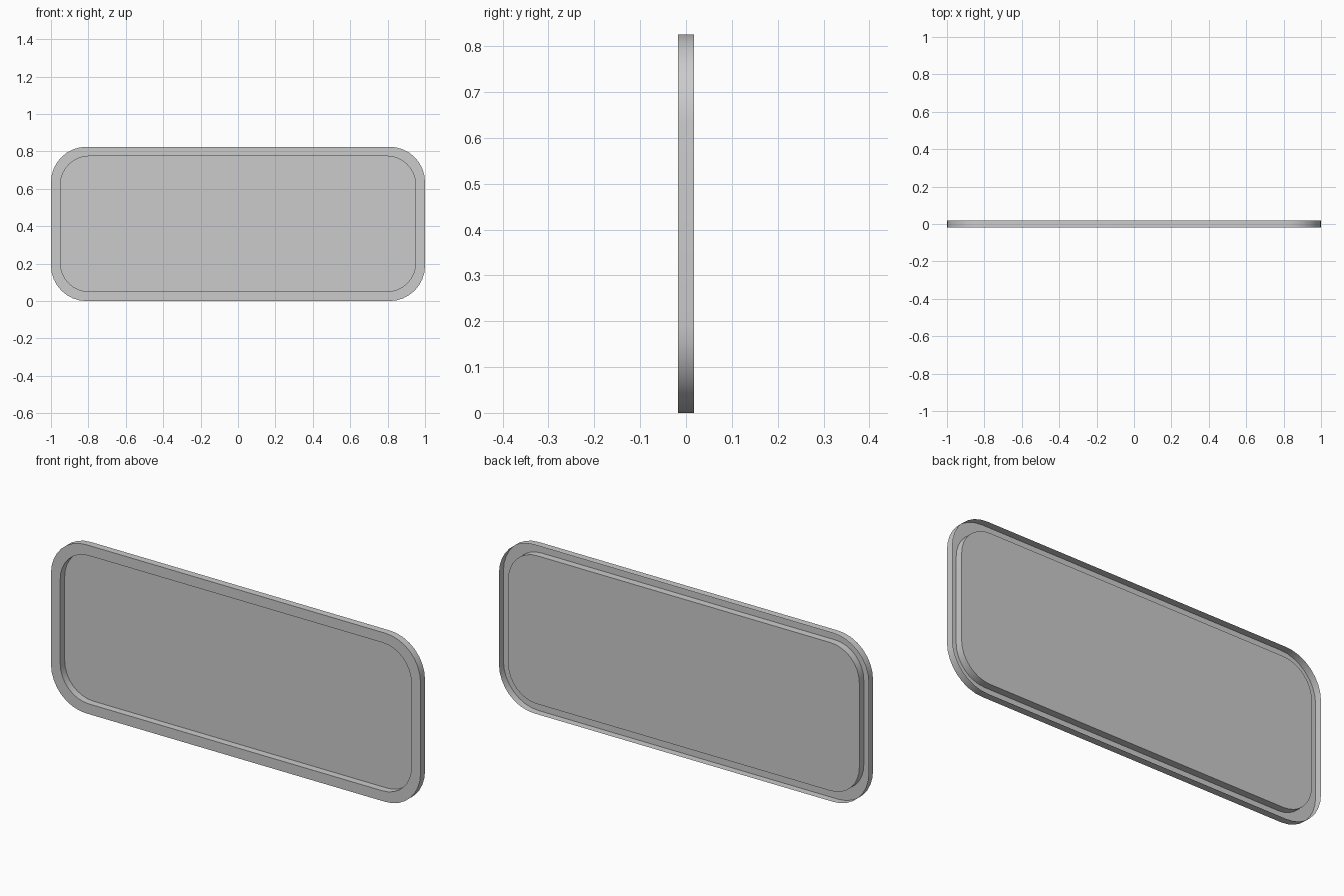
import bpy, bmesh
from math import sin, cos, pi, radians

if "Cube" in bpy.data.objects:
    bpy.data.objects.remove(bpy.data.objects["Cube"])

W, H, D = 1.0, 0.825, 0.0175   # half width, height, half depth
RIM = 0.05
SEG = 8


def rounded_loop(bm, inset, radius, y):
    """Ring of vertices along a rounded rectangle in the XZ plane."""
    cx, cz = W - inset - radius, H / 2 - inset - radius
    ring = []
    for q, (sx, sz) in enumerate([(1, 1), (-1, 1), (-1, -1), (1, -1)]):
        for i in range(SEG + 1):
            a = (q + i / SEG) * pi / 2
            ring.append(bm.verts.new((sx * cx + radius * cos(a), y,
                                      H / 2 + sz * cz + radius * sin(a))))
    return ring


def bridge(bm, a, b):
    n = len(a)
    for i in range(n):
        j = (i + 1) % n
        bm.faces.new((a[i], b[i], b[j], a[j]))


# Pressed tray: open-backed outer wall, front rim, recess wall, back panel
bm = bmesh.new()
rings = [rounded_loop(bm, 0, 0.19, D), rounded_loop(bm, 0, 0.19, -D),
         rounded_loop(bm, RIM, 0.155, -D), rounded_loop(bm, RIM, 0.155, D)]
for a, b in zip(rings, rings[1:]):
    bridge(bm, a, b)
panel = bm.faces.new(rings[-1])
bmesh.ops.recalc_face_normals(bm, faces=bm.faces)
if panel.normal.y > 0:
    bmesh.ops.reverse_faces(bm, faces=bm.faces)

mesh = bpy.data.meshes.new("recessed_panel")
bm.to_mesh(mesh)
bm.free()
obj = bpy.data.objects.new("recessed_panel", mesh)
bpy.context.collection.objects.link(obj)
bpy.context.view_layer.objects.active = obj
obj.select_set(True)
bpy.ops.object.shade_smooth_by_angle(angle=radians(30))
